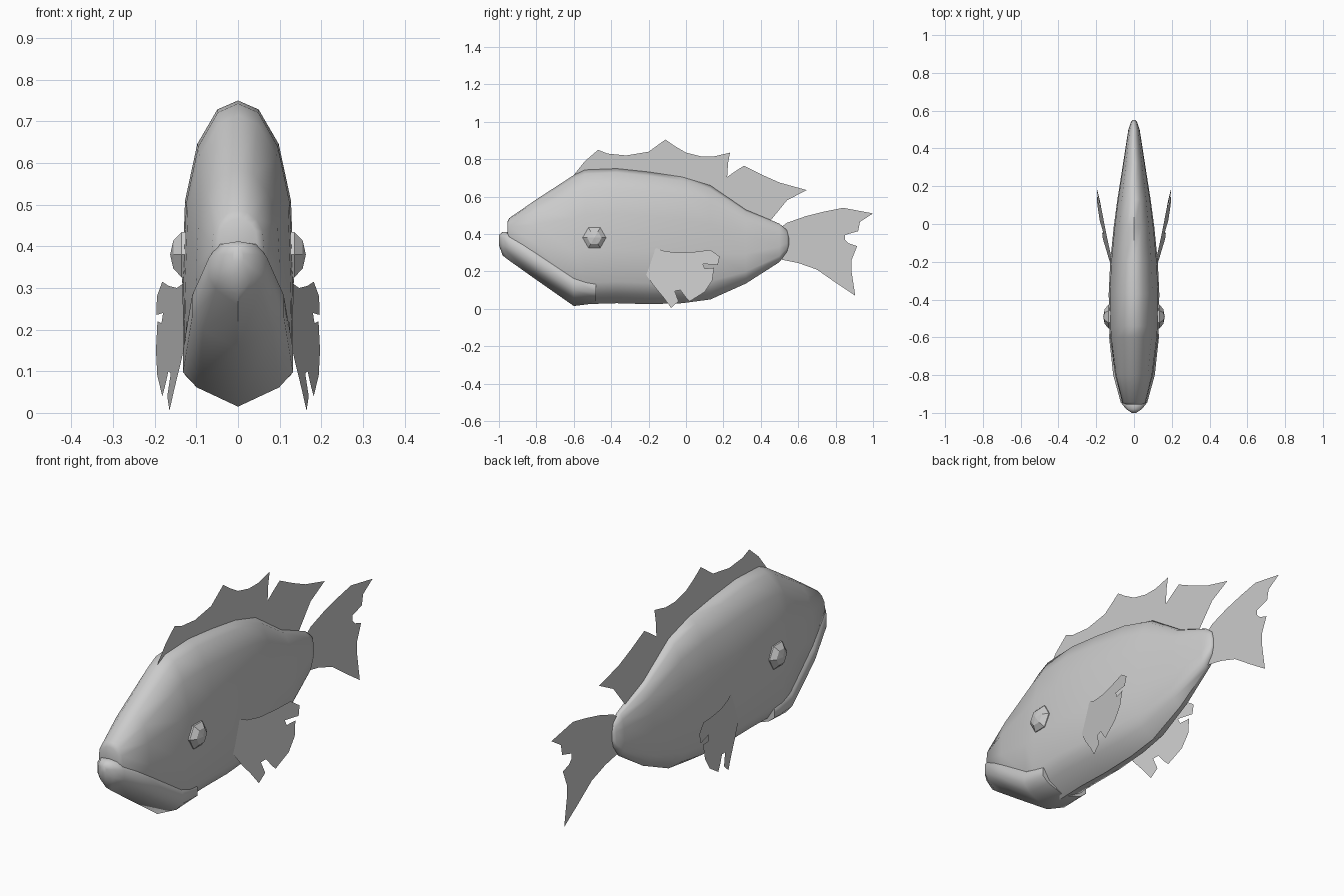
import bpy, bmesh, math
from mathutils import Matrix

if "Cube" in bpy.data.objects:
    bpy.data.objects.remove(bpy.data.objects["Cube"])


def finish(name, bm, smooth=True):
    bmesh.ops.recalc_face_normals(bm, faces=bm.faces[:])
    me = bpy.data.meshes.new(name)
    bm.to_mesh(me)
    bm.free()
    ob = bpy.data.objects.new(name, me)
    bpy.context.collection.objects.link(ob)
    if smooth:
        me.shade_smooth()
        me.set_sharp_from_angle(angle=math.radians(50))
    return ob


def loft(name, half, stations):
    """Skin a mirrored half section through (y, top, bottom, half width) stations."""
    section = half + [(-a, b) for a, b in half[-2:0:-1]]
    n = len(section)
    bm = bmesh.new()
    rings = []
    for y, top, bot, w in stations:
        c, h = (top + bot) / 2, (top - bot) / 2
        rings.append([bm.verts.new((a * w, y, c + b * h)) for a, b in section])
    for r, s in zip(rings, rings[1:]):
        for i in range(n):
            j = (i + 1) % n
            bm.faces.new((r[i], r[j], s[j], s[i]))
    bm.faces.new(rings[0])
    bm.faces.new(rings[-1])
    return finish(name, bm)


def fin(name, outline, x_of=lambda y, z: 0.0):
    """Flat sheet from a (y, z) outline."""
    bm = bmesh.new()
    bm.faces.new([bm.verts.new((x_of(y, z), y, z)) for y, z in outline])
    return finish(name, bm, False)


# Body
loft("body",
     [(0, 1), (.37, .94), (.73, .71), (.95, .33), (1, -.2),
      (.97, -.68), (.67, -.86), (0, -1)],
     [(-.955, .465, .38, .045), (-.945, .485, .34, .062), (-.8, .585, .19, .10),
      (-.6, .715, .03, .127), (-.54, .743, .025, .131), (-.37, .75, .03, .134),
      (-.2, .732, .025, .126), (-.02, .705, .03, .108), (.13, .66, .05, .088),
      (.32, .53, .135, .058), (.5, .455, .25, .03), (.54, .42, .305, .016),
      (.55, .38, .34, .006)])

# Protruding lower jaw
loft("lower_jaw",
     [(0, 1), (.7, .92), (1, .5), (1, -.1), (.75, -.5), (0, -1)],
     [(-1, .395, .34, .012), (-.98, .412, .285, .042), (-.945, .41, .258, .07),
      (-.8, .325, .155, .11), (-.6, .2, .015, .132), (-.48, .16, .03, .125)])

# Dorsal fin
fin("dorsal_fin",
    [(-.62, .69), (-.54, .79), (-.47, .85), (-.42, .83), (-.32, .82), (-.2, .84),
     (-.11, .905), (-.06, .87), (0, .835), (.08, .815), (.15, .815), (.235, .835),
     (.225, .78), (.22, .705), (.27, .74), (.31, .765), (.41, .715), (.5, .675),
     (.645, .635), (.54, .58), (.45, .47), (.3, .5), (0, .66), (-.5, .7)])

# Tail fin
fin("tail_fin",
    [(.5, .43), (.54, .46), (.64, .495), (.74, .52), (.84, .54), (1, .51),
     (.93, .465), (.92, .415), (.85, .395), (.85, .37), (.87, .35), (.915, .335),
     (.885, .26), (.885, .2), (.905, .07), (.8, .14), (.7, .21), (.6, .245), (.5, .265)])

# Side fins and eyes
pectoral = [(-.16, .325), (-.12, .31), (-.05, .3), (.05, .305), (.13, .315), (.18, .28),
            (.17, .235), (.09, .24), (.1, .215), (.15, .22), (.14, .15), (.1, .09),
            (.02, .04), (0, .06), (-.03, .1), (-.06, .095), (-.04, .04), (-.08, .005),
            (-.12, .06), (-.17, .12), (-.24, .22)]
for side, label in ((-1, "left"), (1, "right")):
    fin(label + "_pectoral_fin", pectoral,
        lambda y, z: side * (.181 + .2 * y - .08 * z))
    bm = bmesh.new()
    bmesh.ops.create_uvsphere(bm, u_segments=6, v_segments=5, radius=1)
    bm.transform(Matrix.Translation((side * .123, -.49, .38))
                 @ Matrix.Diagonal((.04, .066, .066, 1))
                 @ Matrix.Rotation(math.pi / 2, 4, 'Y'))
    finish(label + "_eye", bm, False)
